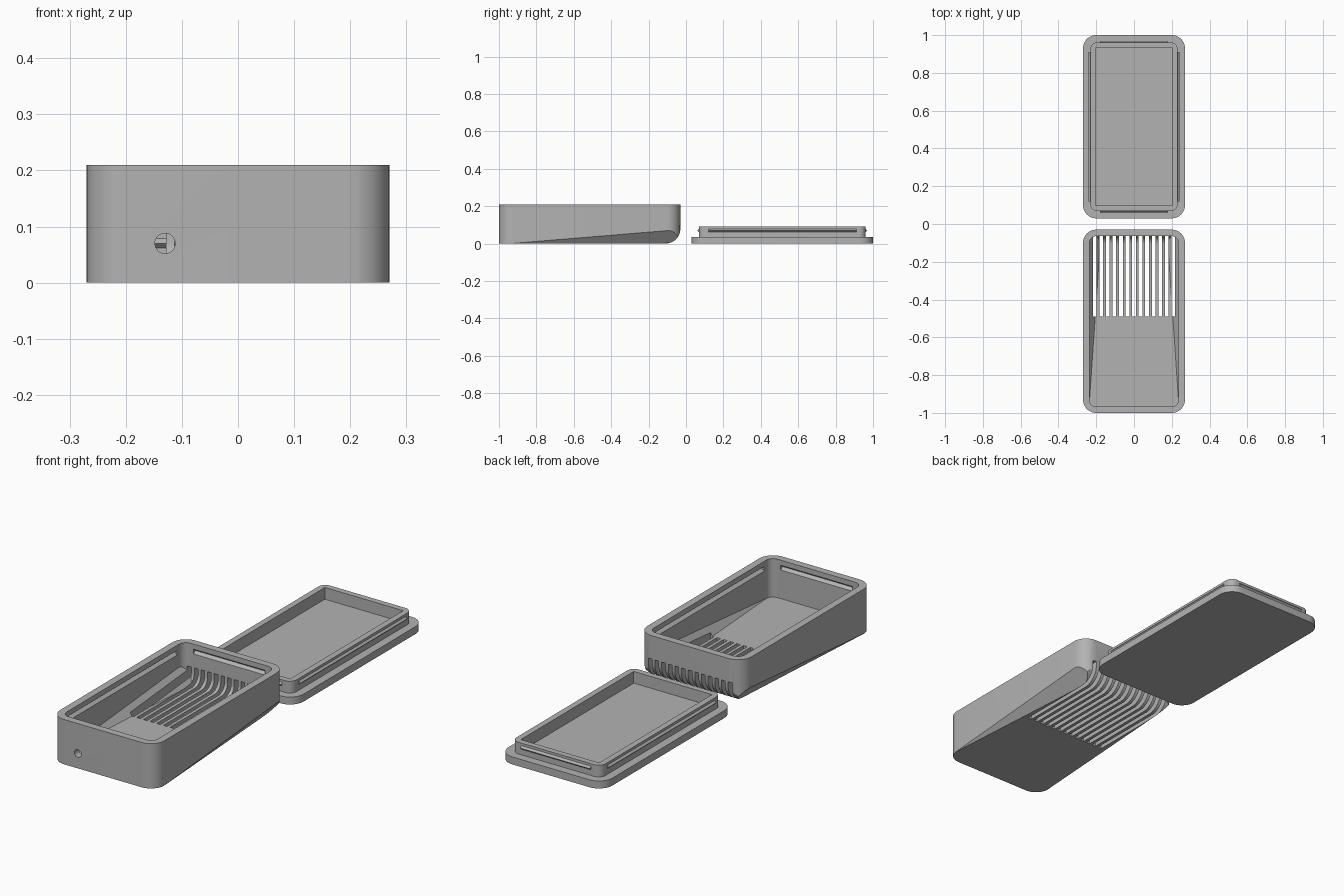
import bpy, bmesh
from math import sin, cos, pi
from mathutils import Vector

if "Cube" in bpy.data.objects:
    bpy.data.objects.remove(bpy.data.objects["Cube"], do_unlink=True)

grey = bpy.data.materials.new("matte_grey")
grey.use_nodes = True
grey.diffuse_color = (0.45, 0.45, 0.45, 1)
grey.node_tree.nodes["Principled BSDF"].inputs["Base Color"].default_value = (0.45, 0.45, 0.45, 1)


def finish(name, bm):
    bmesh.ops.recalc_face_normals(bm, faces=bm.faces)
    mesh = bpy.data.meshes.new(name)
    bm.to_mesh(mesh)
    bm.free()
    mesh.materials.append(grey)
    ob = bpy.data.objects.new(name, mesh)
    bpy.context.collection.objects.link(ob)
    return ob


def prism(outline, direction):
    """Closed solid from a planar outline pushed along a direction."""
    bm = bmesh.new()
    face = bm.faces.new([bm.verts.new(p) for p in outline])
    top = bmesh.ops.extrude_face_region(bm, geom=[face])["geom"]
    verts = [v for v in top if isinstance(v, bmesh.types.BMVert)]
    bmesh.ops.translate(bm, vec=direction, verts=verts)
    return bm


def rounded_slab(hx, y0, y1, z0, z1, r, steps=10):
    """Rounded rectangle slab with vertical corner edges."""
    pts = []
    for k, (cx, cy) in enumerate([(hx - r, y1 - r), (r - hx, y1 - r),
                                  (r - hx, y0 + r), (hx - r, y0 + r)]):
        for i in range(steps + 1):
            a = (k + i / steps) * pi / 2
            pts.append((cx + r * cos(a), cy + r * sin(a), z0))
    return prism(pts, (0, 0, z1 - z0))


def box(x0, x1, y0, y1, z0, z1):
    return prism([(x0, y0, z0), (x1, y0, z0), (x1, y1, z0), (x0, y1, z0)], (0, 0, z1 - z0))


def slice_off(bm, point, normal):
    """Remove everything on the normal side of a plane and cap the cut."""
    geom = bm.verts[:] + bm.edges[:] + bm.faces[:]
    cut = bmesh.ops.bisect_plane(bm, geom=geom, dist=1e-6, plane_co=point,
                                 plane_no=normal, clear_outer=True)["geom_cut"]
    edges = [e for e in cut if isinstance(e, bmesh.types.BMEdge) and e.is_boundary]
    if edges:
        bmesh.ops.contextual_create(bm, geom=edges)


def shape_underside(bm, hx, y_back, z0, r):
    """Round the lower back edge and taper the lower sides toward the back."""
    for i in range(1, 9):
        a = i / 9 * pi / 2
        n = Vector((0, sin(a), -cos(a)))
        slice_off(bm, Vector((0, y_back - r, z0 + r)) + n * r, n)
    for s in (-1, 1):
        front = Vector((s * hx, -0.94, z0))
        up = Vector((s * hx, y_back, z0 + 0.075))
        inner = Vector((s * (hx - 0.06), y_back, z0))
        n = (up - front).cross(inner - front).normalized()
        slice_off(bm, front, n if n.z < 0 else -n)


def subtract(ob, cutter):
    cutter.hide_render = True
    mod = ob.modifiers.new("cut", "BOOLEAN")
    mod.operation, mod.solver, mod.object = "DIFFERENCE", "EXACT", cutter
    bpy.context.view_layer.objects.active = ob
    bpy.ops.object.modifier_apply(modifier=mod.name)
    bpy.data.objects.remove(cutter, do_unlink=True)


def snap_bars(hx, y0, y1, z, depth, half):
    """Four triangular bars, one on each wall of a rectangle."""
    bars = []
    yc, hy = (y0 + y1) / 2, (y1 - y0) / 2
    for s in (-1, 1):
        tri = [(-0.006, -half), (depth, 0), (-0.006, half)]
        length = hy - 0.05
        bars.append(prism([(s * (hx + d), yc - length, z + h) for d, h in tri], (0, 2 * length, 0)))
        length = hx - 0.05
        bars.append(prism([(-length, yc + s * (hy + d), z + h) for d, h in tri], (2 * length, 0, 0)))
    return bars


def shade(ob):
    bpy.ops.object.select_all(action="DESELECT")
    ob.select_set(True)
    bpy.context.view_layer.objects.active = ob
    bpy.ops.object.shade_smooth_by_angle(angle=pi / 7)


# Case shell
shell = rounded_slab(0.27, -1, -0.03, 0, 0.21, 0.07)
shape_underside(shell, 0.27, -0.03, 0, 0.08)
case = finish("case_shell", shell)
cavity = rounded_slab(0.236, -0.966, -0.064, 0.03, 0.3, 0.036)
shape_underside(cavity, 0.236, -0.064, 0.03, 0.046)
subtract(case, finish("cavity_cutter", cavity))

# Vent slots running along the floor and up the back wall
for i in range(13):
    x = (i - 6) * 0.0345
    subtract(case, finish("vent_cutter", box(x - 0.0095, x + 0.0095, -0.49, 0.05, -0.1, 0.1)))

# Cable hole in the front wall
hole = [(-0.13 + 0.018 * cos(a * pi / 16), -1.1, 0.07 + 0.018 * sin(a * pi / 16)) for a in range(32)]
subtract(case, finish("hole_cutter", prism(hole, (0, 0.2, 0))))

# Snap grooves inside the rim
for bar in snap_bars(0.236, -0.966, -0.064, 0.175, 0.014, 0.016):
    subtract(case, finish("groove_cutter", bar))
shade(case)

# Lid plate with raised lip
plate = finish("lid_plate", rounded_slab(0.27, 0.03, 1, 0, 0.035, 0.07))
lip = finish("lid_lip", rounded_slab(0.231, 0.069, 0.961, 0.034, 0.09, 0.035))
subtract(lip, finish("lip_cutter", box(-0.203, 0.203, 0.097, 0.933, 0.0, 0.2)))
shade(plate)
shade(lip)

# Snap ridges around the lip
for side, bar in zip(("right", "front", "left", "back"),
                     snap_bars(0.231, 0.069, 0.961, 0.07, 0.009, 0.014)):
    finish("lid_ridge_" + side, bar)
